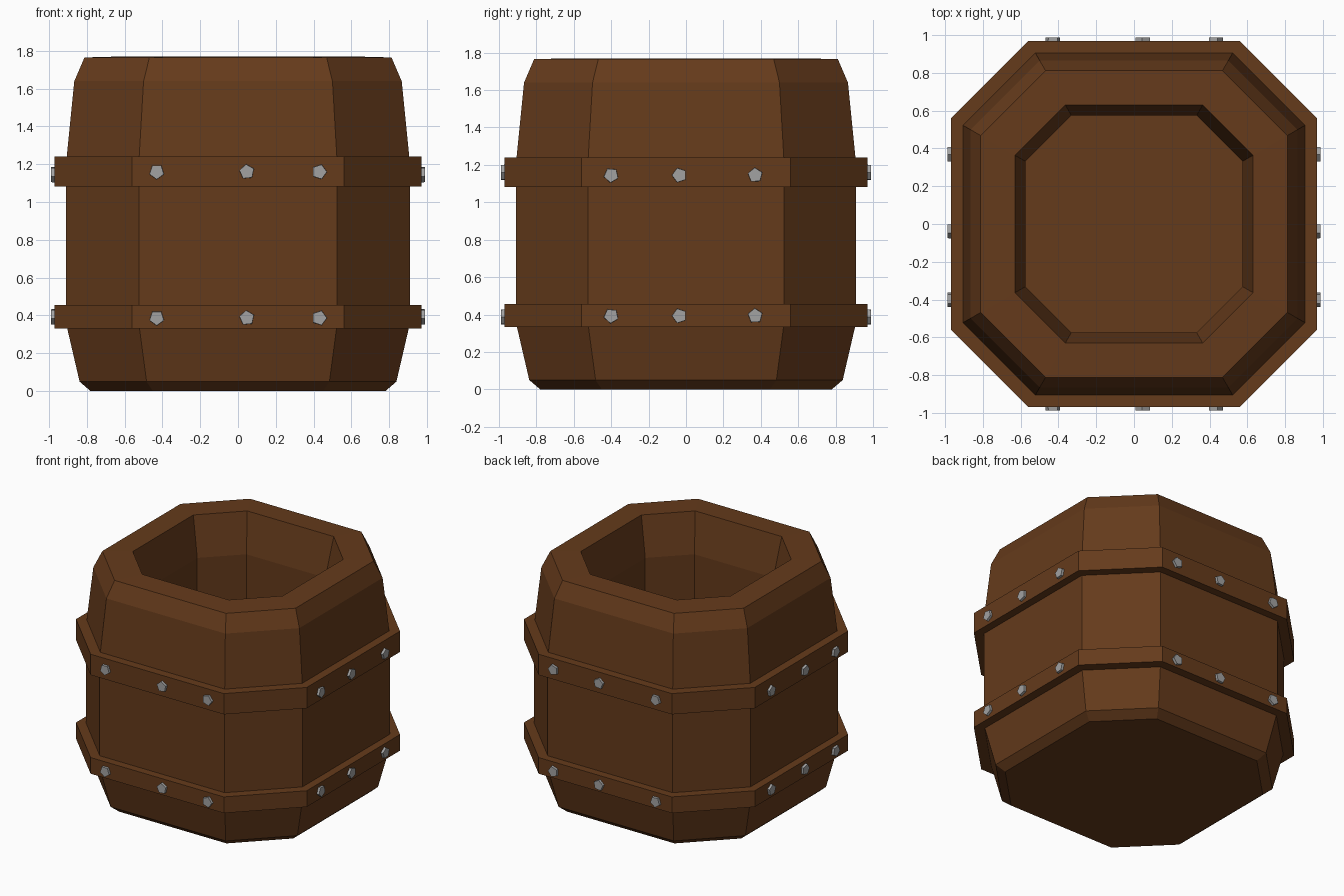
import bpy, bmesh, math
from mathutils import Matrix

if "Cube" in bpy.data.objects:
    bpy.data.objects.remove(bpy.data.objects["Cube"])

FLAT = 0.577  # half length of a main side relative to the half width


def material(name, col):
    m = bpy.data.materials.new(name)
    m.diffuse_color = (*col, 1)
    m.use_nodes = True
    m.node_tree.nodes["Principled BSDF"].inputs["Base Color"].default_value = m.diffuse_color
    return m


wood = material("wood", (0.13, 0.043, 0.011))
metal = material("metal", (0.36, 0.36, 0.36))


def finish(bm, name, mat):
    bmesh.ops.recalc_face_normals(bm, faces=bm.faces)
    me = bpy.data.meshes.new(name)
    bm.to_mesh(me)
    bm.free()
    ob = bpy.data.objects.new(name, me)
    ob.data.materials.append(mat)
    bpy.context.collection.objects.link(ob)
    return ob


def octagon_loft(name, profile, closed=False):
    """Skin octagonal rings of (half width, z); cap both ends unless closed."""
    bm = bmesh.new()
    corners = [(1, -FLAT), (1, FLAT), (FLAT, 1), (-FLAT, 1),
               (-1, FLAT), (-1, -FLAT), (-FLAT, -1), (FLAT, -1)]
    rings = [[bm.verts.new((w * x, w * y, z)) for x, y in corners] for w, z in profile]
    pairs = list(zip(rings, rings[1:]))
    if closed:
        pairs.append((rings[-1], rings[0]))
    else:
        bm.faces.new(rings[0])
        bm.faces.new(rings[-1])
    for a, b in pairs:
        for i in range(8):
            j = (i + 1) % 8
            bm.faces.new((a[i], a[j], b[j], b[i]))
    return finish(bm, name, wood)


# Barrel: outside from the bottom up, over the rim, down to the inner floor
octagon_loft("barrel_body", [
    (0.78, 0), (0.838, 0.05), (0.91, 0.36), (0.91, 1.2), (0.866, 1.64),
    (0.812, 1.765), (0.63, 1.77), (0.575, 1.47), (0.575, 0.15)])

# Hoops
for name, z0, z1 in (("lower_hoop", 0.332, 0.455), ("upper_hoop", 1.082, 1.24)):
    octagon_loft(name, [(0.97, z0), (0.97, z1), (0.88, z1), (0.88, z0)], closed=True)


# Five-sided rivets on the four main sides
def rivet(name, loc, axis, turn):
    bm = bmesh.new()
    bmesh.ops.create_cone(bm, cap_ends=True, segments=5, radius1=0.044, radius2=0.04, depth=0.06)
    spin = Matrix.Rotation(turn, 4, 'Z')
    tilt = Matrix.Rotation(math.pi / 2, 4, 'X')    # cone now points to -y
    face = Matrix.Rotation(axis, 4, 'Z')
    bmesh.ops.transform(bm, matrix=Matrix.Translation(loc) @ face @ tilt @ spin, verts=bm.verts)
    finish(bm, name, metal)


OUT = 0.958
for level, zf, zs in (("lower", 0.387, 0.393), ("upper", 1.16, 1.145)):
    for i, (x, y) in enumerate(zip((-0.43, 0.047, 0.43), (-0.40, -0.035, 0.37))):
        turn = math.radians(90 + (18, -12, 36)[i])
        rivet(f"{level}_front_rivet_{i}", (x, -OUT, zf), 0, turn)
        rivet(f"{level}_back_rivet_{i}", (x, OUT, zf), math.pi, -turn)
        turn = math.radians(90 + (12, 0, -15)[i])
        rivet(f"{level}_right_rivet_{i}", (OUT, y, zs), math.pi / 2, turn)
        rivet(f"{level}_left_rivet_{i}", (-OUT, y, zs), -math.pi / 2, -turn)
